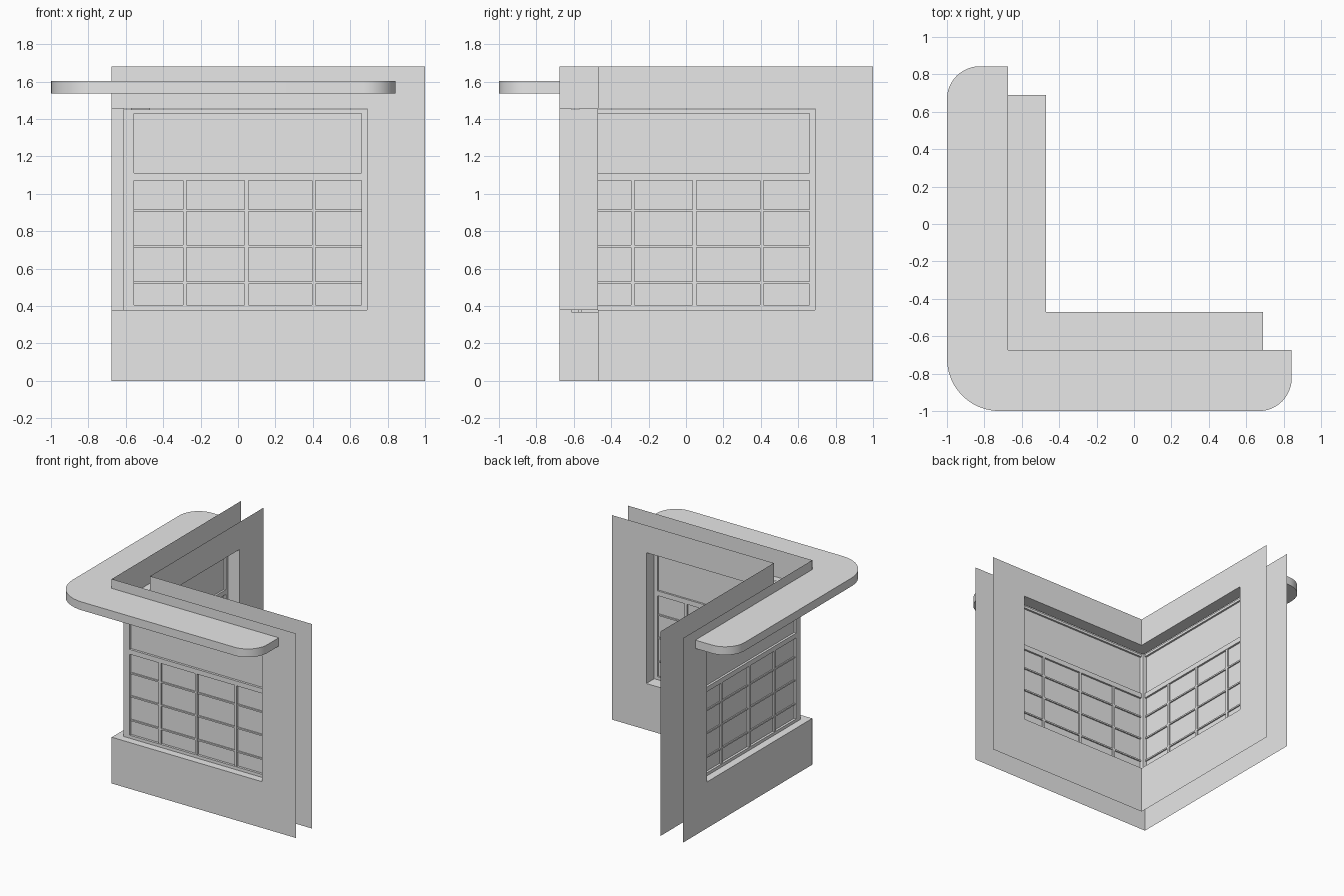
import bpy, bmesh, math

old = bpy.data.objects.get("Cube")
if old:
    bpy.data.objects.remove(old, do_unlink=True)

grey = bpy.data.materials.new("plain grey")
grey.use_nodes = True
colour = (0.8, 0.8, 0.8, 1)
grey.diffuse_color = colour
grey.node_tree.nodes["Principled BSDF"].inputs["Base Color"].default_value = colour

# Main dimensions
OUTER, INNER = -0.675, -0.47
SLOT_OUT, SLOT_IN = -0.613, -0.573
JAMB, END = 0.69, 1.0
SILL, HEAD, TOP = 0.38, 1.455, 1.68


def finish(name, bm, swap=False):
    """Turn a bmesh into an object; swap mirrors it across the corner diagonal."""
    if swap:
        for v in bm.verts:
            v.co.x, v.co.y = v.co.y, v.co.x
        bmesh.ops.reverse_faces(bm, faces=bm.faces[:])
    mesh = bpy.data.meshes.new(name)
    bm.to_mesh(mesh)
    bm.free()
    mesh.materials.append(grey)
    obj = bpy.data.objects.new(name, mesh)
    bpy.context.collection.objects.link(obj)
    return obj


def face(bm, points):
    return bm.faces.new([bm.verts.new(p) for p in points])


def box(bm, x0, x1, y0, y1, z0, z1):
    bottom = face(bm, [(x0, y0, z0), (x0, y1, z0), (x1, y1, z0), (x1, y0, z0)])
    extruded = bmesh.ops.extrude_face_region(bm, geom=[bottom], use_keep_orig=True)
    for v in extruded["geom"]:
        if isinstance(v, bmesh.types.BMVert):
            v.co.z = z1
    bmesh.ops.recalc_face_normals(bm, faces=bm.faces[:])


def wall_sheet(name, depth, flip, swap):
    """C-shaped sheet whose opening runs to the corner."""
    outline = [(depth, 0), (END, 0), (END, TOP), (depth, TOP),
               (depth, HEAD), (JAMB, HEAD), (JAMB, SILL), (depth, SILL)]
    if flip:
        outline.reverse()
    bm = bmesh.new()
    face(bm, [(x, depth, z) for x, z in outline])
    finish(name, bm, swap)


def reveal(name, d0, d1, swap):
    """Mitred sill, jamb and soffit lining between two depths."""
    bm = bmesh.new()
    loops = [[bm.verts.new(p) for p in
              [(d, d, SILL), (JAMB, d, SILL), (JAMB, d, HEAD), (d, d, HEAD)]]
             for d in (d0, d1)]
    for i in range(3):
        bm.faces.new([loops[0][i], loops[0][i + 1], loops[1][i + 1], loops[1][i]])
    finish(name, bm, swap)


for side, swap in (("front", False), ("side", True)):
    # Wall sheets and opening lining
    wall_sheet(side + "_outer_wall", OUTER, False, swap)
    wall_sheet(side + "_inner_wall", INNER, True, swap)
    reveal(side + "_outer_reveal", OUTER, SLOT_OUT, swap)
    reveal(side + "_inner_reveal", SLOT_IN, INNER, swap)

    # Window frame: rails, transom and end stile
    left, right = -0.555, 0.66
    bm = bmesh.new()
    for z0, z1 in ((0.365, 0.405), (1.07, 1.11), (1.43, 1.45)):
        box(bm, left, right, SLOT_OUT, SLOT_IN, z0, z1)
    box(bm, right, JAMB, SLOT_OUT, SLOT_IN, SILL, 1.45)
    finish(side + "_window_frame", bm, swap)

    # Glazing
    bm = bmesh.new()
    box(bm, left, right, -0.594, -0.588, 0.4, 1.435)
    finish(side + "_glass", bm, swap)

    # Glazing bars of the lower pane
    bm = bmesh.new()
    for x in (-0.285, 0.045, 0.405):
        box(bm, x - 0.01, x + 0.01, -0.609, -0.575, 0.405, 1.07)
    for z in (0.525, 0.72, 0.91):
        box(bm, left, right, -0.604, -0.578, z - 0.006, z + 0.006)
    finish(side + "_glazing_bars", bm, swap)

# Post where the two windows meet
bm = bmesh.new()
box(bm, SLOT_OUT, -0.555, SLOT_OUT, -0.555, 0.365, 1.45)
finish("corner_post", bm)

# Canopy slab with rounded outer corners
def arc(cx, cy, r, start):
    steps = 12
    angles = [math.radians(start + 90 * i / steps) for i in range(steps + 1)]
    return [(cx + r * math.cos(a), cy + r * math.sin(a)) for a in angles]


reach, small, big = 0.843, 0.175, 0.28
outline = [(OUTER, OUTER), (OUTER, reach)]
outline += arc(-1 + small, reach - small, small, 90)
outline += arc(-1 + big, -1 + big, big, 180)
outline += arc(reach - small, -1 + small, small, 270)
outline += [(reach, OUTER)]
bm = bmesh.new()
base = face(bm, [(x, y, 1.535) for x, y in outline])
slab = bmesh.ops.extrude_face_region(bm, geom=[base], use_keep_orig=True)
for v in slab["geom"]:
    if isinstance(v, bmesh.types.BMVert):
        v.co.z = 1.603
bmesh.ops.recalc_face_normals(bm, faces=bm.faces[:])
canopy = finish("canopy", bm)
bpy.ops.object.select_all(action="DESELECT")
canopy.select_set(True)
bpy.context.view_layer.objects.active = canopy
bpy.ops.object.shade_smooth_by_angle(angle=math.radians(30))
